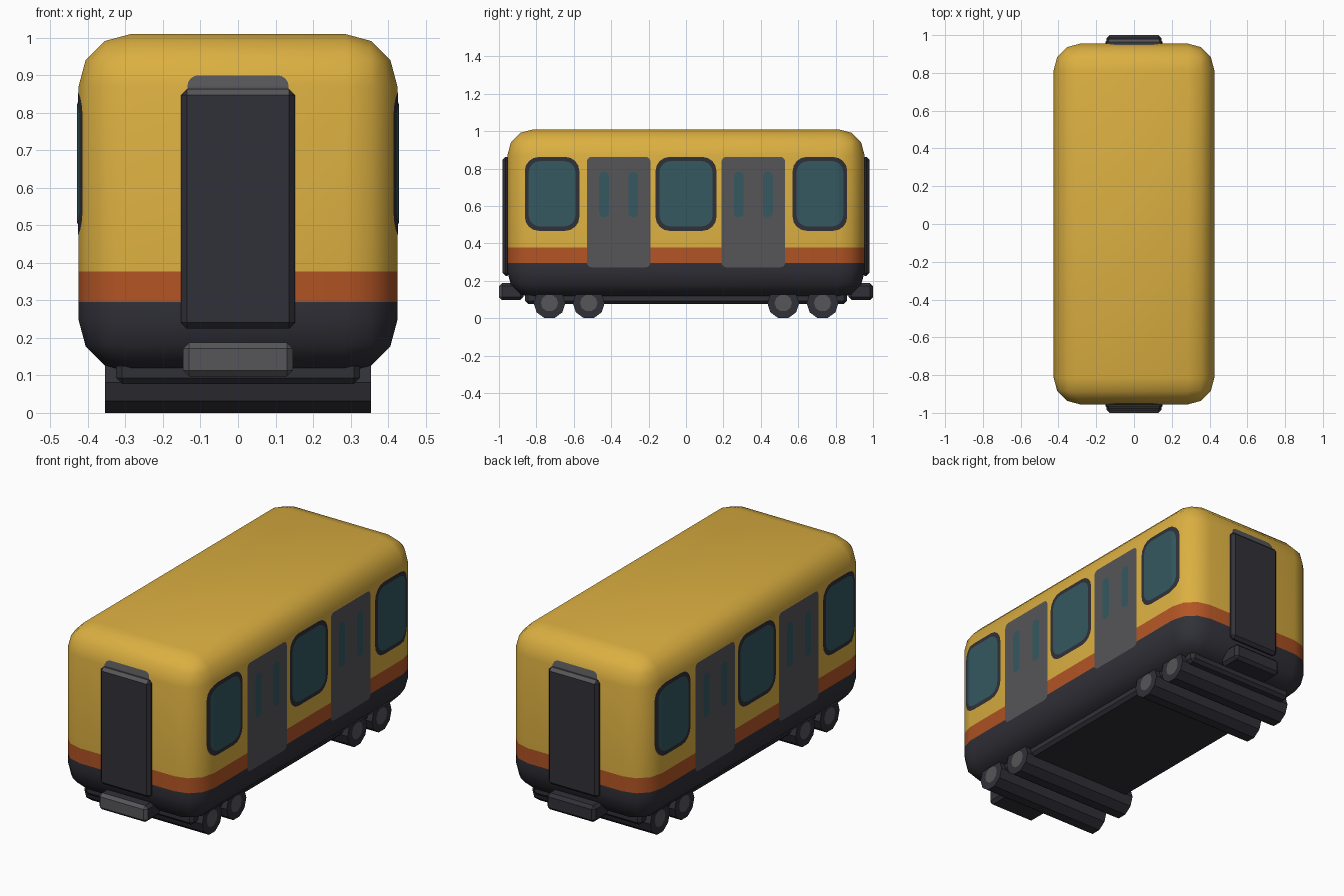
import bpy, bmesh, math
from mathutils import Vector

if "Cube" in bpy.data.objects:
    bpy.data.objects.remove(bpy.data.objects["Cube"])


def material(name, rgb):
    m = bpy.data.materials.new(name)
    m.diffuse_color = (*rgb, 1)
    m.use_nodes = True
    m.node_tree.nodes["Principled BSDF"].inputs["Base Color"].default_value = m.diffuse_color
    return m


YELLOW = material("yellow_paint", (0.71, 0.43, 0.053))
RUST = material("rust_stripe", (0.45, 0.09, 0.018))
DARK = material("dark_metal", (0.030, 0.030, 0.040))
GRAY = material("gray_metal", (0.093, 0.091, 0.098))
TEAL = material("teal_glass", (0.034, 0.098, 0.117))


def finish(name, bm, mats):
    me = bpy.data.meshes.new(name)
    bm.to_mesh(me)
    bm.free()
    for m in mats:
        me.materials.append(m)
    ob = bpy.data.objects.new(name, me)
    bpy.context.collection.objects.link(ob)
    return ob


def box(lo, hi, bevel, segments=1):
    bm = bmesh.new()
    bmesh.ops.create_cube(bm, size=1)
    for v in bm.verts:
        v.co = [(lo[i] + hi[i]) / 2 + v.co[i] * (hi[i] - lo[i]) for i in range(3)]
    bmesh.ops.bevel(bm, geom=bm.edges[:], offset=bevel, segments=segments,
                    profile=0.5, affect='EDGES')
    bmesh.ops.recalc_face_normals(bm, faces=bm.faces[:])
    return bm


def cut(bm, co, no):
    bmesh.ops.bisect_plane(bm, geom=bm.verts[:] + bm.edges[:] + bm.faces[:],
                           plane_co=co, plane_no=no)


HX, HY, Z0, Z1, R = 0.425, 0.955, 0.108, 1.01, 0.14
SLOPE = 0.27  # how fast the first facet of the rounded edge falls away


def plate(name, side, sign, u0, u1, z0, z1, r, off, mat):
    """Thin rounded painted panel hugging the body; side 'x' (flank) or 'y' (end)."""
    pts = []
    for cu, cz, a0 in ((u1 - r, z1 - r, 0), (u0 + r, z1 - r, 90),
                       (u0 + r, z0 + r, 180), (u1 - r, z0 + r, 270)):
        for k in range(5):
            a = math.radians(a0 + k * 22.5)
            pts.append((cu + r * math.cos(a), cz + r * math.sin(a)))
    bm = bmesh.new()
    if side == 'x':
        bm.faces.new([bm.verts.new((sign * (HX + off), u, z)) for u, z in pts])
        for s in (-1, 1):
            cut(bm, (0, s * (HY - R), 0), (0, 1, 0))
        for v in bm.verts:
            v.co.x -= sign * SLOPE * max(0, abs(v.co.y) - (HY - R))
        out = Vector((sign, 0, 0))
    else:
        bm.faces.new([bm.verts.new((u, sign * (HY + off), z)) for u, z in pts])
        cut(bm, (0, 0, Z1 - R), (0, 0, 1))
        for v in bm.verts:
            v.co.y -= sign * SLOPE * max(0, v.co.z - (Z1 - R))
        out = Vector((0, sign, 0))
    bm.normal_update()
    for f in bm.faces:
        if f.normal.dot(out) < 0:
            f.normal_flip()
    finish(name, bm, [mat])


# Rounded car body, coloured in bands by height
bm = box((-HX, -HY, Z0), (HX, HY, Z1), R, 3)
for z in (0.295, 0.377):
    cut(bm, (0, 0, z), (0, 0, 1))
for f in bm.faces:
    z = f.calc_center_median().z
    f.material_index = 2 if z < 0.295 else 1 if z < 0.377 else 0
    f.smooth = True
finish("car_body", bm, [YELLOW, RUST, DARK])

# Side windows and sliding doors
for sign, tag in ((-1, "left"), (1, "right")):
    for i, (a, b) in enumerate(((-0.862, -0.57), (-0.163, 0.163), (0.57, 0.862))):
        plate(f"{tag}_window_frame_{i}", 'x', sign, a, b, 0.467, 0.862, 0.075, 0.002, DARK)
        plate(f"{tag}_window_glass_{i}", 'x', sign, a + 0.021, b - 0.021,
              0.49, 0.84, 0.06, 0.004, TEAL)
    for i, c in enumerate((-0.36, 0.36)):
        plate(f"{tag}_door_{i}", 'x', sign, c - 0.17, c + 0.17, 0.272, 0.862, 0.025, 0.002, GRAY)
        for j, d in enumerate((-0.078, 0.078)):
            plate(f"{tag}_door_slot_{i}_{j}", 'x', sign, c + d - 0.026, c + d + 0.026,
                  0.54, 0.782, 0.025, 0.004, TEAL)

# End doors, the gray panel above them, and couplers
for sign, tag in ((-1, "front"), (1, "back")):
    plate(f"{tag}_end_panel", 'y', sign, -0.135, 0.135, 0.6, 0.90, 0.03, 0.002, GRAY)
    ys = sorted((sign * 0.94, sign * 0.98))
    bm = box((-0.152, ys[0], 0.225), (0.152, ys[1], 0.863), 0.016)
    for f in bm.faces:
        f.material_index = int(f.normal.z > 0.3 and f.calc_area() > 0.002)
    finish(f"{tag}_end_door", bm, [DARK, GRAY])
    ys = sorted((sign * 0.87, sign * 1.0))
    bm = box((-0.146, ys[0], 0.097), (0.146, ys[1], 0.187), 0.016)
    for f in bm.faces:  # only the front coupler has a gray face
        f.material_index = int(f.normal.y < -0.3 and sign < 0)
    finish(f"{tag}_coupler", bm, [DARK, GRAY])

# Underframe
finish("underframe", box((-0.325, -0.86, 0.077), (0.325, 0.86, 0.14), 0.016), [DARK])

# Ten-sided wheel rollers with gray hubs
for i, y in enumerate((-0.73, -0.52, 0.52, 0.73)):
    bm = bmesh.new()
    rings = [[bm.verts.new((x, y + 0.085 * math.cos(k * math.pi / 5),
                            0.081 + 0.085 * math.sin(k * math.pi / 5))) for k in range(10)]
             for x in (-0.355, 0.355)]
    for k in range(10):
        n = (k + 1) % 10
        bm.faces.new((rings[0][k], rings[0][n], rings[1][n], rings[1][k]))
    caps = [bm.faces.new(r) for r in rings]
    bmesh.ops.recalc_face_normals(bm, faces=bm.faces[:])
    bmesh.ops.inset_individual(bm, faces=caps, thickness=0.039)
    for f in caps:
        f.material_index = 1
    finish(f"wheel_roller_{i}", bm, [DARK, GRAY])
